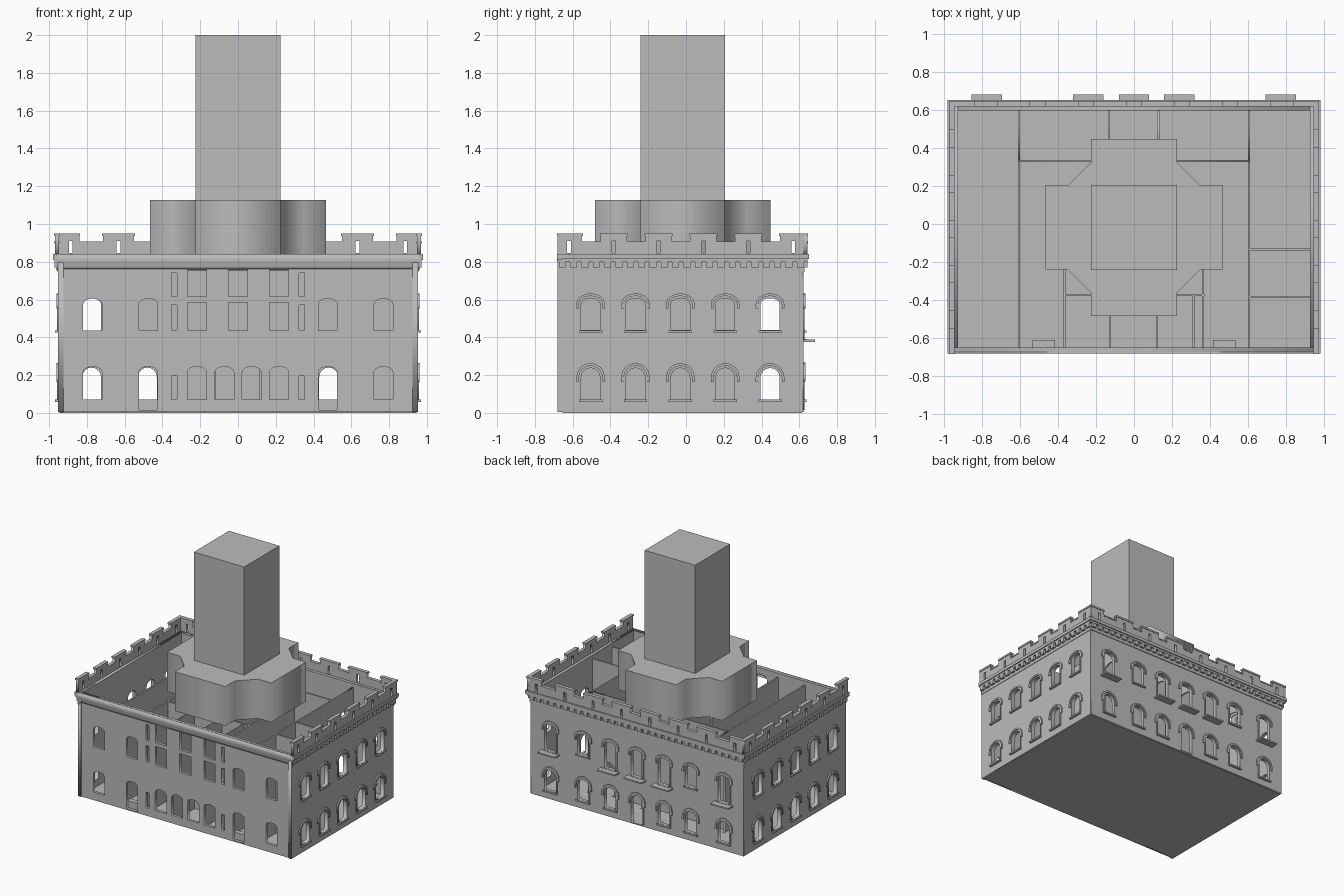
import bpy, math
from mathutils import Matrix

if "Cube" in bpy.data.objects:
    bpy.data.objects.remove(bpy.data.objects["Cube"])

stone = bpy.data.materials.new("grey_stone")
stone.diffuse_color = (0.5, 0.5, 0.5, 1)
stone.use_nodes = True
stone.node_tree.nodes["Principled BSDF"].inputs["Base Color"].default_value = stone.diffuse_color


def add(name, mesh):
    ob = bpy.data.objects.new(name, mesh)
    bpy.context.scene.collection.objects.link(ob)
    mesh.materials.clear()
    mesh.materials.append(stone)
    return ob


def boxes(name, items):
    """One object made of boxes given as (x0, x1, y0, y1, z0, z1)."""
    vs, fs = [], []
    for x0, x1, y0, y1, z0, z1 in items:
        n = len(vs)
        vs += [(x, y, z) for z in (z0, z1) for x, y in ((x0, y0), (x1, y0), (x1, y1), (x0, y1))]
        fs += [[n + i for i in f] for f in ((3, 2, 1, 0), (4, 5, 6, 7), (0, 1, 5, 4),
                                            (1, 2, 6, 5), (2, 3, 7, 6), (3, 0, 4, 7))]
    me = bpy.data.meshes.new(name)
    me.from_pydata(vs, [], fs)
    return add(name, me)


def panel(name, loops, axis, lo, hi):
    """Flat panel with holes; axis 'x', 'y' or 'z' = upright along x, along y, or lying flat."""
    cu = bpy.data.curves.new(name, 'CURVE')
    cu.dimensions = '2D'
    cu.fill_mode = 'BOTH'
    cu.extrude = (hi - lo) / 2
    for pts in loops:
        sp = cu.splines.new('POLY')
        sp.points.add(len(pts) - 1)
        for p, (u, v) in zip(sp.points, pts):
            p.co = (u, v, 0, 1)
        sp.use_cyclic_u = True
    tmp = bpy.data.objects.new(name + "_curve", cu)
    bpy.context.scene.collection.objects.link(tmp)
    bpy.context.view_layer.update()
    me = bpy.data.meshes.new_from_object(tmp.evaluated_get(bpy.context.evaluated_depsgraph_get()))
    bpy.data.objects.remove(tmp)
    c = (lo + hi) / 2
    me.transform({'x': Matrix(((1, 0, 0, 0), (0, 0, -1, c), (0, 1, 0, 0), (0, 0, 0, 1))),
                  'y': Matrix(((0, 0, 1, c), (1, 0, 0, 0), (0, 1, 0, 0), (0, 0, 0, 1))),
                  'z': Matrix.Translation((0, 0, c))}[axis])
    return add(name, me)


def rect(u0, u1, v0, v1):
    return [(u0, v0), (u1, v0), (u1, v1), (u0, v1)]


def arc(u, spring, half, rise, n=8):
    return [(u + half * math.cos(math.pi * i / n), spring + rise * math.sin(math.pi * i / n))
            for i in range(n + 1)]


def arch(u, z0, z1, rise, w=0.1, grow=0.0):
    """Arched opening outline, optionally grown outwards for frames."""
    h = w / 2 + grow
    return [(u - h, z0), (u + h, z0)] + arc(u, z1 - rise, h, rise + grow)


def hood(u, z1, rise, w=0.1):
    """Arched drip moulding over an opening."""
    s = z1 - rise
    a, b = w / 2 + 0.012, w / 2 + 0.026
    return ([(u + b, s - 0.025)] + arc(u, s, b, rise + 0.026) + [(u - b, s - 0.025), (u - a, s - 0.025)]
            + arc(u, s, a, rise + 0.012)[::-1] + [(u + a, s - 0.025)])


# Ground slab
boxes("floor_slab", [(-0.945, 0.945, -0.655, 0.615, 0, 0.012)])

# Front wall with windows, doors and slits
front = [rect(-0.95, 0.95, 0.005, 0.84)]
for s in (-1, 1):
    front += [arch(s * 0.77, 0.07, 0.245, 0.03), arch(s * 0.475, 0.015, 0.245, 0.03),
              arch(s * 0.77, 0.435, 0.605, 0.03), arch(s * 0.475, 0.435, 0.605, 0.03),
              arch(s * 0.218, 0.07, 0.245, 0.03), arch(s * 0.072, 0.07, 0.245, 0.03)]
    front += [rect(s * 0.337 - 0.015, s * 0.337 + 0.015, a, b)
              for a, b in ((0.07, 0.195), (0.44, 0.57), (0.615, 0.74))]
for u in (-0.217, 0, 0.217):
    front += [rect(u - 0.05, u + 0.05, 0.435, 0.585), arch(u, 0.615, 0.79, 0.03)]
panel("front_wall", front, 'x', -0.673, -0.65)
boxes("door_steps", [(s * 0.475 - 0.06, s * 0.475 + 0.06, -0.65, -0.61, 0.012, 0.07) for s in (-1, 1)])
# Curved front moulding
cove = [(-0.672, 0.755), (-0.675, 0.775), (-0.679, 0.79), (-0.682, 0.805), (-0.682, 0.84), (-0.672, 0.84)]
panel("front_moulding", [cove], 'y', -0.96, 0.96)
boxes("front_moulding_ends", [(min(s * 0.95, s * 0.98), max(s * 0.95, s * 0.98), -0.682, -0.66, 0.81, 0.84)
                              for s in (-1, 1)])

# Side walls with framed windows
rows = ((0.07, 0.238, 0.05), (0.437, 0.607, 0.03))
side_ys = [-0.505 + 0.2375 * i for i in range(5)]
side = [(y, a, b, r) for y in side_ys for a, b, r in rows]
for s, tag in ((-1, "left"), (1, "right")):
    def span(a, b):
        return sorted((s * a, s * b))
    panel(tag + "_wall", [rect(-0.68, 0.62, 0.005, 0.84)] + [arch(*w) for w in side], 'y', *span(0.925, 0.952))
    panel(tag + "_window_frames", [l for y, a, b, r in side for l in
                                   (arch(y, a, b, r, 0.1, 0.01), arch(y, a + 0.001, b, r))],
          'y', *span(0.951, 0.957))
    panel(tag + "_hoods", [hood(y, b, r) for y, a, b, r in side], 'y', *span(0.951, 0.962))
    boxes(tag + "_sills", [(*span(0.95, 0.969), y - 0.062, y + 0.062, a - 0.012, a) for y, a, b, r in side])

# Back wall: tall windows over ledges, a central door, framed openings
tall = (-0.775, -0.24, 0, 0.238, 0.772)
back = [(u, 0.39, 0.607, 0.03) for u in tall] + [(u, 0.437, 0.607, 0.03) for u in (-0.48, 0.48)]
back += [(u, 0.07 if u else 0.015, 0.24, 0.05) for u in tall + (-0.48, 0.48)]
panel("back_wall", [rect(-0.95, 0.95, 0.005, 0.84)] + [arch(*w) for w in back], 'x', 0.598, 0.622)
panel("back_window_frames", [l for u, a, b, r in back for l in
                             (arch(u, a, b, r, 0.1, 0.01), arch(u, a + 0.001, b, r))], 'x', 0.621, 0.627)
panel("back_hoods", [hood(u, b, r) for u, a, b, r in back], 'x', 0.621, 0.632)
boxes("back_sills", [(u - 0.062, u + 0.062, 0.62, 0.638, a - 0.012, a) for u, a, b, r in back if a > 0.02])
boxes("back_ledges", [(u - 0.08, u + 0.08, 0.62, 0.682, 0.376, 0.388) for u in tall])

# Cornice on three sides: bands (projection, bottom, top) plus dentils
items = []
for p, a, b in ((0.006, 0.745, 0.768), (0.003, 0.768, 0.8), (0.022, 0.8, 0.815), (0.03, 0.815, 0.84)):
    x, y = 0.95 + p, 0.622 + p
    items += [(-x, -0.93, -0.68, y, a, b), (0.93, x, -0.68, y, a, b), (-0.93, 0.93, 0.6, y, a, b)]
boxes("cornice", items)
items = []
for i in range(22):
    y = -0.655 + 0.06 * i
    if y < 0.63:
        items += [(s * 0.96 - 0.012, s * 0.96 + 0.012, y - 0.018, y + 0.018, 0.77, 0.8) for s in (-1, 1)]
for i in range(32):
    x = -0.93 + 0.06 * i
    items.append((x - 0.018, x + 0.018, 0.62, 0.642, 0.77, 0.8))
boxes("cornice_dentils", items)


# Battlements with arrow slits and caps
def battlement(name, axis, u0, u1, spans, slits, lo, hi):
    out = [(u0, 0.838), (u1, 0.838)]
    for a, b in reversed(spans):
        out += [(b, 0.905), (b, 0.945), (a, 0.945), (a, 0.905)]
    panel(name, [out] + [rect(c - 0.01, c + 0.01, 0.846, 0.91) for c in slits], axis, lo, hi)
    caps = []
    for a, b in spans:
        along, across = (a - 0.004, b + 0.004), (lo - 0.004, hi + 0.004)
        caps.append((*(along + across if axis == 'x' else across + along), 0.937, 0.951))
    for (_, a), (b, _) in zip(spans, spans[1:]):
        along, across = (a, b), (lo - 0.003, hi + 0.003)
        caps.append((*(along + across if axis == 'x' else across + along), 0.897, 0.907))
    boxes(name + "_caps", caps)


cs = [-0.62 + 0.2375 * i for i in range(6)]
spans = [(max(c - 0.07, -0.68), c + 0.07 if i < 5 else 0.643) for i, c in enumerate(cs)]
battlement("left_battlement", 'y', -0.68, 0.643, spans, cs, -0.97, -0.948)
battlement("right_battlement", 'y', -0.68, 0.643, spans, cs, 0.948, 0.97)
cs = [-0.886 + 0.2531 * i for i in range(8)]
spans = [(-0.97 if i == 0 else c - 0.083, 0.97 if i == 7 else c + 0.083) for i, c in enumerate(cs)]
spans[0], spans[7] = (-0.97, -0.84), (0.84, 0.97)
battlement("back_battlement", 'x', -0.97, 0.97, spans, cs, 0.622, 0.643)

# Inner partition walls, with passages along the back corridor
T = 0.81
panel("corridor_wall", [rect(-0.605, 0.605, 0.01, T)] +
      [arch(s * 0.475, 0.012, 0.28, 0.04, 0.14) for s in (-1, 1)], 'x', 0.325, 0.337)
for x in (-0.605, -0.131, 0.127, 0.605):
    panel("cross_passage_wall", [rect(0.335, 0.6, 0.01, T), arch(0.45, 0.012, 0.66, 0.04, 0.15)],
          'y', x - 0.006, x + 0.006)
boxes("partitions", [(-0.611, -0.599, -0.652, 0.336, 0.01, T), (0.599, 0.611, -0.652, 0.336, 0.01, T),
                     (0.61, 0.93, -0.14, -0.128, 0.01, T), (0.61, 0.93, -0.39, -0.378, 0.01, T),
                     (-0.37, 0.37, -0.38, -0.368, 0.01, T),
                     (-0.372, -0.36, -0.652, 0.2, 0.01, T), (0.357, 0.369, -0.652, 0.2, 0.01, T),
                     (0.308, 0.318, -0.652, -0.38, 0.01, T),
                     (-0.13, -0.12, -0.652, -0.38, 0.01, T), (0.115, 0.125, -0.652, -0.38, 0.01, T)])

# Tower: inner core, cross-shaped base with chamfered corners, shaft
boxes("tower_core", [(-0.225, 0.225, -0.37, 0.33, 0.01, 0.83)])
quarter = [(0.465, 0.222), (0.348, 0.222), (0.225, 0.345), (0.225, 0.465)]
cross = quarter + [(-x, y) for x, y in quarter[::-1]]
cross += [(-x, -y) for x, y in quarter] + [(x, -y) for x, y in quarter[::-1]]
panel("tower_base", [[(x, y - 0.018) for x, y in cross]], 'z', T, 1.127)
boxes("tower_shaft", [(-0.225, 0.225, -0.242, 0.206, 1.12, 2.0)])
